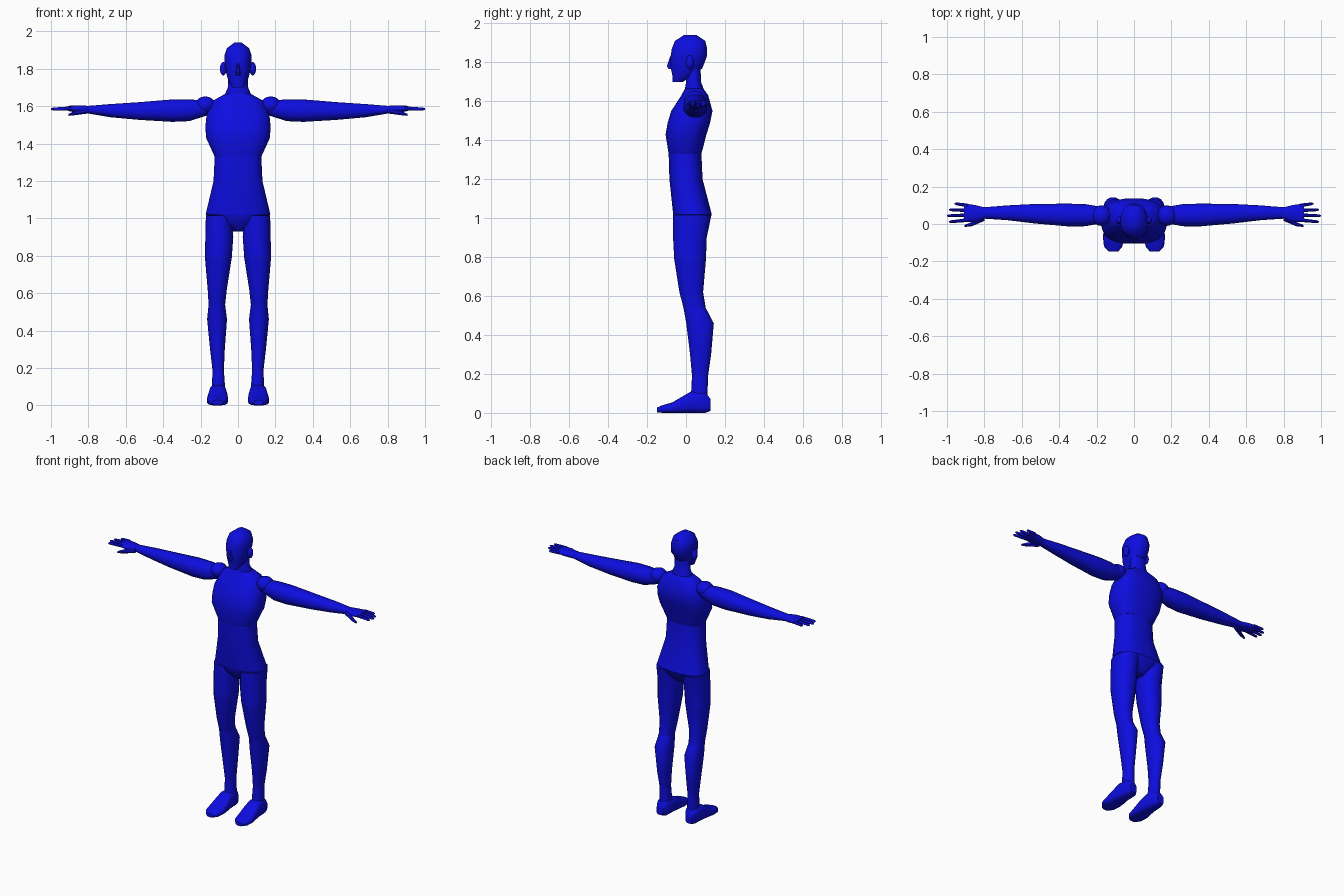
import bpy, bmesh
from math import cos, sin, tau, copysign

cube = bpy.data.objects.get("Cube")
if cube:
    bpy.data.objects.remove(cube, do_unlink=True)

blue = bpy.data.materials.new("blue")
blue.use_nodes = True
color = (0.004, 0.004, 0.75, 1)
blue.diffuse_color = color
blue.node_tree.nodes["Principled BSDF"].inputs["Base Color"].default_value = color


def finish(name, bm):
    """Turn the bmesh into a smooth-shaded object with the blue material."""
    bmesh.ops.recalc_face_normals(bm, faces=bm.faces)
    mesh = bpy.data.meshes.new(name)
    bm.to_mesh(mesh)
    bm.free()
    mesh.materials.append(blue)
    obj = bpy.data.objects.new(name, mesh)
    bpy.context.collection.objects.link(obj)
    bpy.ops.object.select_all(action="DESELECT")
    obj.select_set(True)
    bpy.context.view_layer.objects.active = obj
    bpy.ops.object.shade_smooth_by_angle(angle=0.7)


def loft(name, axis, joints, sides=16, box=2.0, side=1):
    """Skin superelliptic sections across one axis. A joint is its centre
    (x, y, z) and its half sizes on the other two axes; larger box is squarer."""
    bm = bmesh.new()
    across = [i for i in range(3) if i != "xyz".index(axis)]
    rings = []
    for *center, size_a, size_b in joints:
        ring = []
        for step in range(sides):
            angle = tau * (step + 0.5) / sides
            point = list(center)
            for i, size, wave in zip(across, (size_a, size_b), (cos(angle), sin(angle))):
                point[i] += size * copysign(abs(wave) ** (2 / box), wave)
            point[0] *= side
            ring.append(bm.verts.new(point))
        rings.append(ring)
    for low, high in zip(rings, rings[1:]):
        for i in range(sides):
            bm.faces.new((low[i - 1], low[i], high[i], high[i - 1]))
    bm.faces.new(rings[0])
    bm.faces.new(rings[-1])
    finish(name, bm)


def ball(name, center, radii):
    bm = bmesh.new()
    bmesh.ops.create_uvsphere(bm, u_segments=16, v_segments=10, radius=1)
    for v in bm.verts:
        v.co = [c + r * k for c, r, k in zip(center, radii, v.co)]
    finish(name, bm)


# Trunk joints, from the crotch up to the skull
crotch = (0, .03, .93, .03, .04)
groin = (0, .03, .98, .1, .09)
hips = (0, .033, 1.02, .175, .1)
belly = (0, 0, 1.2, .132, .086)
waist = (0, -.005, 1.33, .126, .085)
ribs = (0, 0, 1.43, .172, .106)
breast = (0, .015, 1.49, .176, .11)
upper_chest = (0, .03, 1.55, .17, .107)
collar = (0, .045, 1.63, .135, .07)
neck_base = (0, .042, 1.665, .07, .048)
throat = (0, .039, 1.7, .055, .039)
nape = (0, .038, 1.77, .053, .037)

loft("pelvis", "z", (crotch, groin, hips), 20, 2.5)
loft("abdomen", "z", (hips, belly, waist), 20, 2.5)
loft("chest", "z", (waist, ribs, breast, upper_chest, collar, neck_base), 20, 2.7)
loft("neck", "z", (collar[:3] + neck_base[3:], neck_base, throat, nape), 20)

# Head
chin = (0, -.043, 1.7, .03, .026)
jaw = (0, -.015, 1.73, .05, .055)
cheeks = (0, .003, 1.77, .062, .082)
temples = (0, .014, 1.83, .073, .094)
brow = (0, .018, 1.87, .074, .092)
scalp = (0, .021, 1.91, .06, .079)
crown = (0, .022, 1.94, .02, .033)
loft("head", "z", (chin, jaw, cheeks, temples, brow, scalp, crown), 20, 2.2)

nose_base = (0, -.075, 1.765, .014, .015)
nose_tip = (0, -.08, 1.78, .014, .02)
nose_bridge = (0, -.07, 1.83, .006, .013)
loft("nose", "z", (nose_base, nose_tip, nose_bridge), 8)

# Left arm joints, from the shoulder out to the knuckles
armpit = (.165, .048, 1.59, .043, .04)
biceps = (.26, .047, 1.578, .06, .059)
elbow = (.35, .048, 1.576, .062, .061)
forearm = (.53, .055, 1.574, .053, .048)
wrist = (.68, .06, 1.576, .04, .036)
hand_root = (.8, .059, 1.581, .031, .021)
palm = (.85, .056, 1.584, .046, .021)
knuckles = (.91, .061, 1.588, .05, .014)

# Left leg joints, from the hip down to the sole
hip = (.1, .032, 1.015, .073, .1)
thigh = (.1, .02, .9, .076, .088)
thigh_end = (.105, .021, .79, .073, .083)
knee = (.111, .027, .62, .052, .062)
shin_top = (.113, .044, .54, .045, .058)
calf = (.112, .072, .46, .054, .072)
low_calf = (.11, .075, .3, .04, .055)
ankle = (.106, .072, .19, .031, .042)
ankle_end = (.104, .068, .09, .036, .043)

# Left foot joints, from the heel forward to the toe tip
heel = (.11, .127, .04, .025, .03)
heel_top = (.107, .1, .053, .041, .053)
instep = (.108, .025, .055, .047, .055)
arch = (.108, -.02, .042, .053, .042)
ball_of_foot = (.11, -.07, .027, .057, .027)
toe_pad = (.111, -.12, .02, .05, .02)
toe_tip = (.11, -.148, .015, .025, .013)

limbs = {
    "upper_arm": ("x", (armpit, biceps, elbow)),
    "forearm": ("x", (elbow, forearm, wrist)),
    "wrist": ("x", (wrist, hand_root)),
    "palm": ("x", (hand_root, palm, knuckles)),
    "thigh": ("z", (hip, thigh, thigh_end)),
    "knee": ("z", (thigh_end, knee, shin_top)),
    "calf": ("z", (shin_top, calf, low_calf, ankle)),
    "ankle": ("z", (ankle, ankle_end)),
}

for side, prefix in ((1, "left_"), (-1, "right_")):
    for name, (axis, joints) in limbs.items():
        loft(prefix + name, axis, joints, box=2.2, side=side)

    # Ear and shoulder
    ball(prefix + "ear", (.079 * side, .02, 1.8), (.018, .02, .036))
    ball(prefix + "shoulder", (.175 * side, .045, 1.605), (.055, .055, .047))

    # Fingers fan out from the knuckles, the middle one longest
    for i, finger in enumerate(("index", "middle", "ring", "little")):
        spread = i - 1.5
        reach = 1 - .01 * (i - 1) ** 2
        root = (.89, .06 + .026 * spread, 1.588, .011, .012)
        pad = (reach - .01, .06 + .032 * spread, 1.585, .008, .008)
        tip = (reach, pad[1], pad[2], .003, .004)
        loft(prefix + finger + "_finger", "x", (root, pad, tip), 8, side=side)

    # Thumb
    thumb_root = (.8, .033, 1.577, .018, .017)
    thumb_joint = (.87, -.002, 1.564, .012, .013)
    thumb_tip = (.905, -.01, 1.554, .006, .006)
    loft(prefix + "thumb", "x", (thumb_root, thumb_joint, thumb_tip), 8, side=side)

    # Foot and toes
    foot = (heel, heel_top, instep, arch, ball_of_foot)
    loft(prefix + "foot", "y", foot, box=3.2, side=side)
    loft(prefix + "toes", "y", (ball_of_foot, toe_pad, toe_tip), box=3.2, side=side)
